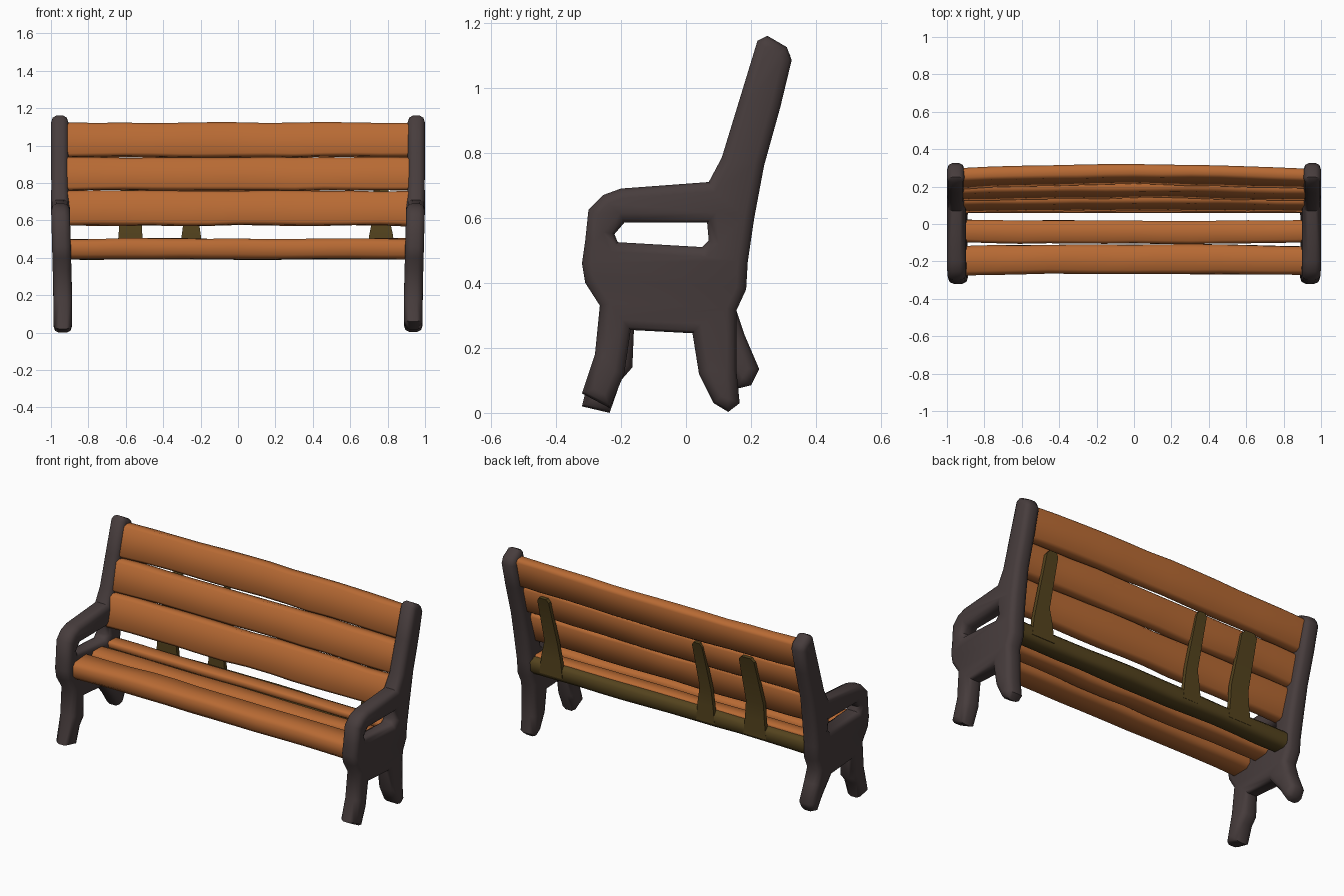
import bpy, bmesh, math, random
from mathutils import Vector, noise

random.seed(4)
cube = bpy.data.objects.get("Cube")
if cube:
    bpy.data.objects.remove(cube, do_unlink=True)


def material(name, rgb):
    mat = bpy.data.materials.new(name)
    mat.use_nodes = True
    mat.diffuse_color = (*rgb, 1)
    mat.node_tree.nodes["Principled BSDF"].inputs["Base Color"].default_value = (*rgb, 1)
    return mat


ORANGE = material("orange wood", (0.48, 0.145, 0.034))
IRON = material("dark iron", (0.063, 0.046, 0.046))
OLIVE = material("olive wood", (0.09, 0.057, 0.013))


def finish(name, bm, mat, angle):
    bmesh.ops.recalc_face_normals(bm, faces=bm.faces)
    mesh = bpy.data.meshes.new(name)
    bm.to_mesh(mesh)
    bm.free()
    mesh.materials.append(mat)
    obj = bpy.data.objects.new(name, mesh)
    bpy.context.collection.objects.link(obj)
    bpy.ops.object.select_all(action='DESELECT')
    obj.select_set(True)
    bpy.context.view_layer.objects.active = obj
    bpy.ops.object.shade_smooth_by_angle(angle=math.radians(angle))


# Side frames: one profile with a hole under the armrest, and differing feet
UPPER = [(-.265, .33), (-.31, .40), (-.32, .46), (-.31, .53), (-.30, .625),
         (-.255, .67), (-.2, .69), (.07, .71), (.11, .785), (.165, .965),
         (.22, 1.145), (.25, 1.16), (.31, 1.125), (.325, 1.085), (.29, .94),
         (.24, .76), (.21, .6), (.19, .465), (.185, .38), (.155, .315)]
HOLE = [(-.22, .55), (-.19, .585), (.065, .585), (.07, .53), (.05, .51), (-.21, .525)]
LEFT_FEET = [(.155, .13), (.165, .03), (.13, .003), (.085, .03), (.04, .12), (.02, .245),
             (-.17, .255), (-.19, .12), (-.235, .015), (-.32, .06), (-.28, .18)]
RIGHT_FEET = [(.18, .24), (.225, .135), (.2, .085), (.16, .075), (.11, .15), (.03, .245),
              (-.16, .26), (-.165, .14), (-.2, .1), (-.235, 0), (-.32, .02), (-.28, .18)]
ROUND = 0.03


def side_frame(name, side, feet):
    # A filled flat curve gives the rounded plate, hole included
    curve = bpy.data.curves.new(name + "_profile", 'CURVE')
    curve.dimensions, curve.fill_mode = '2D', 'BOTH'
    curve.extrude, curve.bevel_depth = 0.05 - ROUND, ROUND
    curve.offset, curve.bevel_resolution = -ROUND, 1
    for loop in (UPPER + feet, HOLE):
        spline = curve.splines.new('POLY')
        spline.points.add(len(loop) - 1)
        for point, (y, z) in zip(spline.points, loop):
            point.co = (y, z, 0, 1)
        spline.use_cyclic_u = True
    source = bpy.data.objects.new(name + "_profile", curve)
    bpy.context.collection.objects.link(source)
    depsgraph = bpy.context.evaluated_depsgraph_get()
    plate = bpy.data.meshes.new_from_object(source.evaluated_get(depsgraph))
    bm = bmesh.new()
    bm.from_mesh(plate)
    bpy.data.objects.remove(source, do_unlink=True)
    bpy.data.meshes.remove(plate)
    bmesh.ops.remove_doubles(bm, verts=bm.verts, dist=0.0005)
    # Stand it up; legs lean inward and the post is a little slimmer
    for v in bm.verts:
        y, z, x = v.co
        if z > 0.75:
            x *= 0.92
        x -= 0.016 * min(1, max(0, (0.8 - z) / 0.6))
        v.co = (side * (0.953 + x), y, z)
    finish(name, bm, IRON, 50)


side_frame("left_side_frame", 1, LEFT_FEET)
side_frame("right_side_frame", -1, RIGHT_FEET)


# Sweep a closed list of rings into a solid
def skin(bm, rings):
    for r, s in zip(rings, rings[1:]):
        for k in range(len(r)):
            bm.faces.new((r[k - 1], r[k], s[k], s[k - 1]))
    bm.faces.new(rings[0])
    bm.faces.new(rings[-1])


# Hand-hewn planks: chamfered section swept along x with a slight waver and bow
def plank(name, y, z, depth, height, lean=0, bow=0, mat=ORANGE, waver=0.008, length=0.915):
    bm = bmesh.new()
    a, b, c = depth / 2, height / 2, min(depth, height) * 0.22
    section = [(-a, -b + c), (-a, b - c), (-a + c, b), (a - c, b),
               (a, b - c), (a, -b + c), (a - c, -b), (-a + c, -b)]
    seed = random.uniform(0, 50)
    rings, count = [], 13
    for i in range(count):
        t = 2 * i / (count - 1) - 1
        ring = []
        for p, q in section:
            n = noise.noise_vector(Vector((t * 3 + seed, p * 9, q * 9)))
            py = p + n.y * waver
            pz = q + n.z * waver
            ring.append(bm.verts.new((t * length, y + py + pz * lean + bow * (1 - t * t),
                                      z + pz - py * lean * 0.6)))
        rings.append(ring)
    skin(bm, rings)
    finish(name, bm, mat, 62)


# Leaning back slats
for name, y, z, height, bow in (("lower_back_slat", .118, .665, .182, .005),
                                ("middle_back_slat", .18, .848, .172, .01),
                                ("top_back_slat", .245, 1.03, .18, .02)):
    plank(name, y, z, .07, height, lean=0.27, bow=bow)

# Seat slats and the rear beam beneath
plank("front_seat_slat", -.197, .448, .155, .108, bow=.01)
plank("middle_seat_slat", -.04, .455, .12, .08, bow=-.005)
plank("rear_seat_slat", .1, .478, .08, .04, waver=.004)
plank("rear_beam", .12, .44, .115, .095, mat=OLIVE, waver=.009, length=.905)


# Tapered struts running up from the beam behind the back slats
def strut(name, x, base, tip, top):
    bm = bmesh.new()
    rows = []
    for z, width in ((.42, base), (.52, base * .85), (.62, tip * 1.15), (top - .02, tip), (top, tip * .6)):
        y = max(.152, .162 + (z - .665) * .29)
        rows.append([bm.verts.new((x + sx * width / 2, y + dy, z))
                     for sx, dy in ((-1, 0), (1, 0), (1, .024), (-1, .024))])
    skin(bm, rows)
    finish(name, bm, OLIVE, 30)


strut("left_strut", .765, .15, .075, .91)
strut("middle_strut", -.25, .12, .065, .92)
strut("right_strut", -.575, .15, .1, .92)
